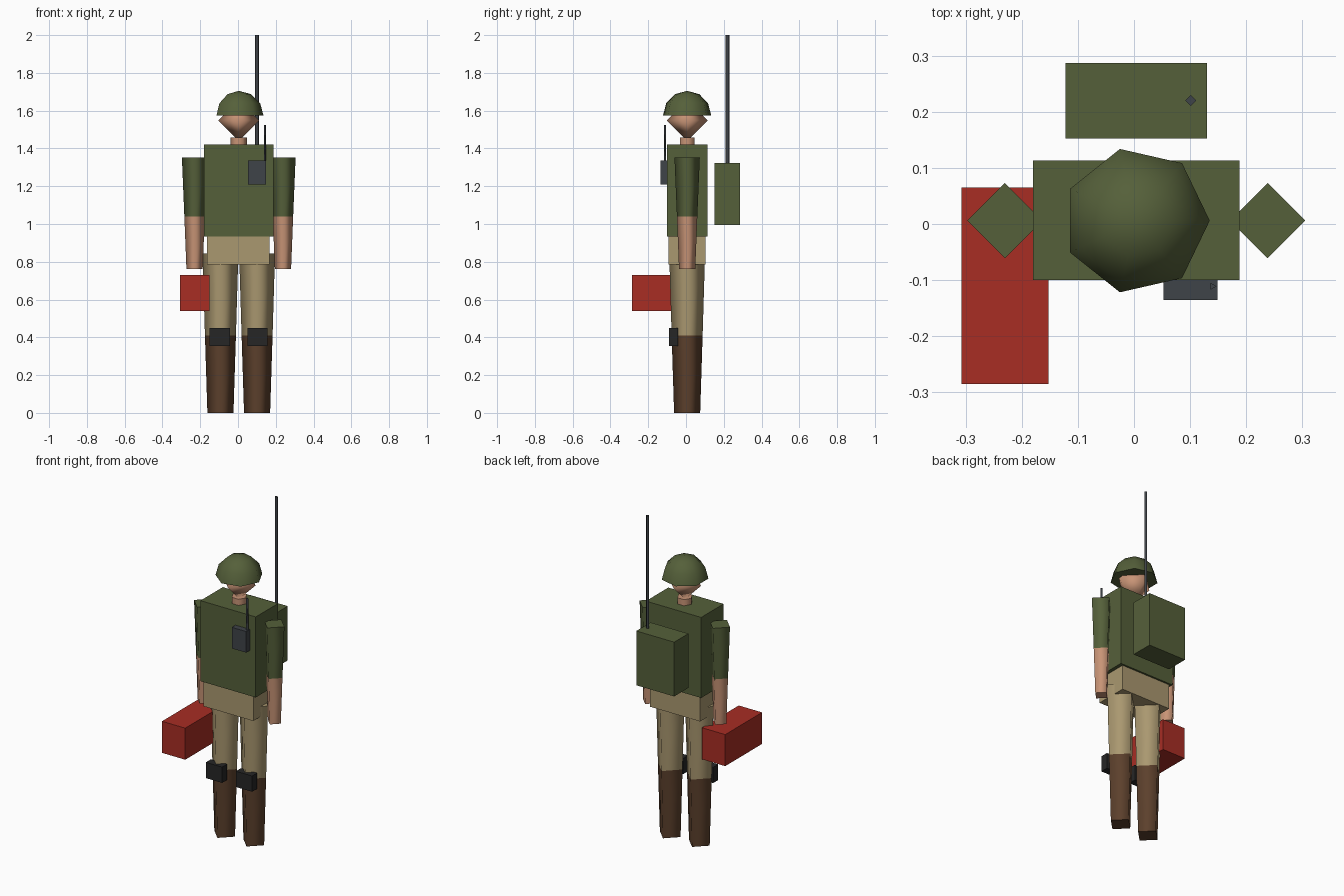
import bpy, bmesh
from math import cos, sin, pi, radians

cube = bpy.data.objects.get("Cube")
if cube:
    bpy.data.objects.remove(cube, do_unlink=True)

CX, CY = 0.004, 0.006  # body axis


def material(name, rgb):
    """Flat material from an 8-bit sRGB colour."""
    lin = [((c / 255 + 0.055) / 1.055) ** 2.4 for c in rgb]
    mat = bpy.data.materials.new(name)
    mat.use_nodes = True
    mat.diffuse_color = (*lin, 1)
    bsdf = mat.node_tree.nodes["Principled BSDF"]
    bsdf.inputs["Base Color"].default_value = (*lin, 1)
    bsdf.inputs["Roughness"].default_value = 0.9
    return mat


olive = material("olive cloth", (85, 96, 58))
tan = material("tan cloth", (170, 152, 112))
brown = material("brown leather", (92, 64, 44))
skin = material("skin", (200, 148, 118))
red = material("red case", (168, 45, 36))
black = material("black rubber", (38, 38, 38))
grey = material("dark grey metal", (63, 67, 72))


def finish(name, bm, mat):
    bmesh.ops.recalc_face_normals(bm, faces=bm.faces)
    mesh = bpy.data.meshes.new(name)
    bm.to_mesh(mesh)
    bm.free()
    mesh.materials.append(mat)
    obj = bpy.data.objects.new(name, mesh)
    bpy.context.collection.objects.link(obj)
    return obj


def box(name, mat, x, y, z):
    """Box from its (min, max) along each axis."""
    bm = bmesh.new()
    bmesh.ops.create_cube(bm, size=1)
    for v in bm.verts:
        v.co = [r[0] + (c + 0.5) * (r[1] - r[0]) for c, r in zip(v.co, (x, y, z))]
    return finish(name, bm, mat)


def lathe(name, mat, x, y, sides, profile):
    """Smooth sides through (radius, z) rings with flat caps; radius 0 is a pole."""
    bm = bmesh.new()
    rings = []
    for r, z in profile:
        n = sides if r else 1
        rings.append([bm.verts.new((x + r * cos(2 * pi * i / sides),
                                    y + r * sin(2 * pi * i / sides), z)) for i in range(n)])
    for a, b in zip(rings, rings[1:]):
        for i in range(sides):
            j = (i + 1) % sides
            quad = [a[i % len(a)], a[j % len(a)], b[j % len(b)], b[i % len(b)]]
            face = bm.faces.new(list(dict.fromkeys(quad)))
            face.smooth = True
    for ring in (rings[0], rings[-1]):
        if len(ring) > 1:
            cap = bm.faces.new(ring)
            for e in cap.edges:
                e.smooth = False
    return finish(name, bm, mat)


# Torso
box("vest", olive, (-0.18, 0.188), (-0.10, 0.113), (0.935, 1.42))
box("hips", tan, (-0.165, 0.167), (-0.093, 0.102), (0.785, 0.937))

# Head
lathe("neck", skin, CX, CY, 6, [(0.044, 1.40), (0.044, 1.457)])
lathe("head", skin, CX, CY, 4, [(0, 1.44), (0.108, 1.548), (0, 1.656)])
dome = [(0.131 * cos(radians(a)), 1.574 + 0.131 * sin(radians(a))) for a in (0, 30, 60)]
lathe("helmet", olive, CX, CY, 7, dome + [(0, 1.705)])

# Limbs, right (-x) and left (+x)
for side, s in (("right", -1), ("left", 1)):
    ax, lx = CX + s * 0.234, CX + s * 0.097
    lathe(side + "_sleeve", olive, ax, CY, 4, [(0.054, 1.04), (0.067, 1.352)])
    lathe(side + "_forearm", skin, ax, CY, 4, [(0.043, 0.762), (0.054, 1.04)])
    lathe(side + "_boot", brown, lx, CY, 4, [(0.069, 0), (0.082, 0.41)])
    lathe(side + "_trouser_leg", tan, lx, CY, 4, [(0.082, 0.41), (0.095, 0.845)])
    px = s * 0.1 + 0.003
    box(side + "_knee_pad", black, (px - 0.054, px + 0.054), (-0.09, -0.042), (0.355, 0.45))

# Equipment
box("backpack", olive, (-0.122, 0.13), (0.152, 0.287), (0.995, 1.322))
lathe("backpack_aerial", grey, 0.101, 0.22, 4, [(0.01, 1.30), (0.01, 2.0)])
box("chest_radio", grey, (0.053, 0.149), (-0.135, -0.09), (1.208, 1.335))
lathe("radio_aerial", grey, 0.14, -0.111, 3, [(0.007, 1.32), (0.007, 1.525)])
box("carry_case", red, (-0.307, -0.152), (-0.285, 0.065), (0.54, 0.73))
